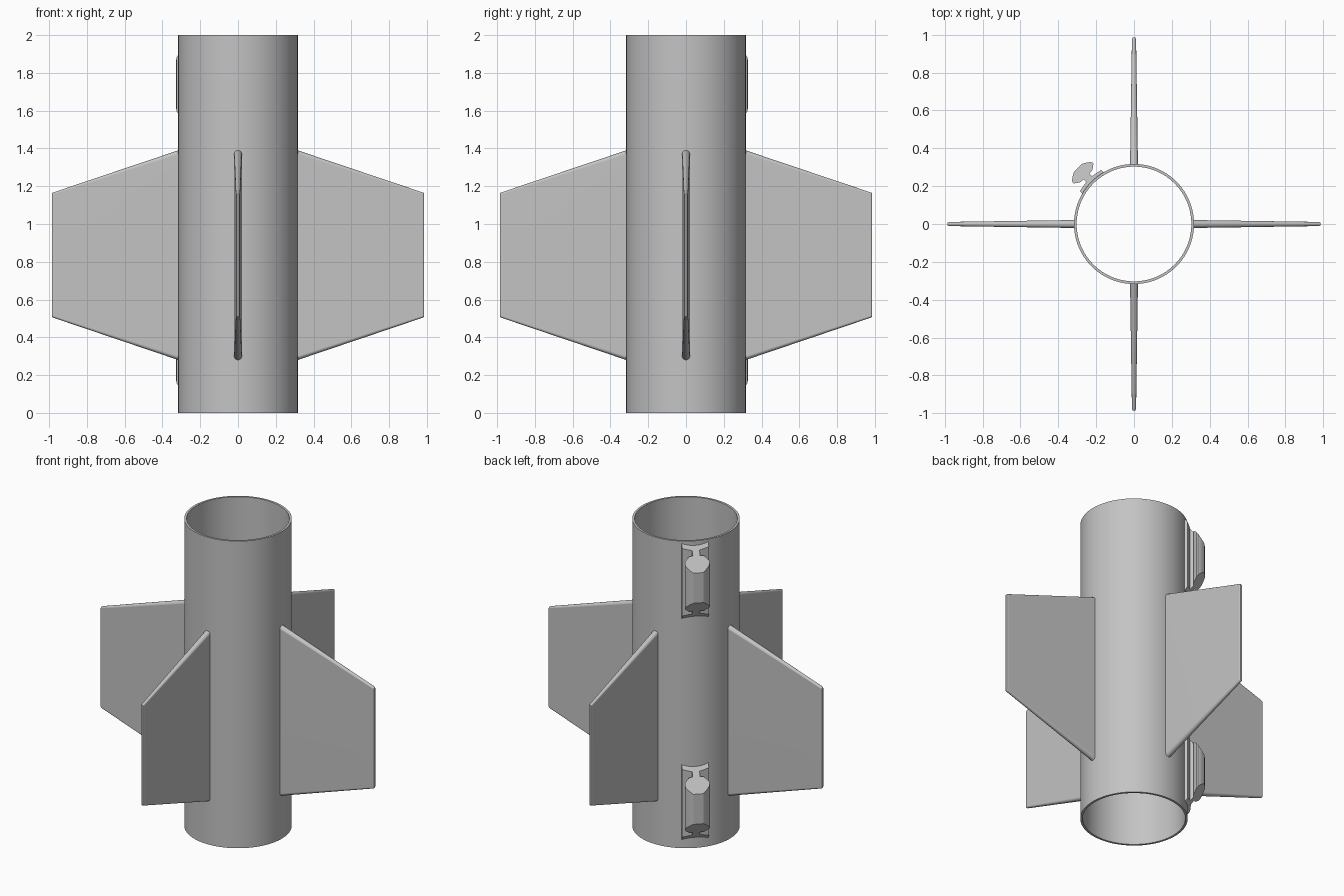
import bpy
import bmesh
from math import sin, cos, pi, radians
from mathutils import Matrix

if "Cube" in bpy.data.objects:
    bpy.data.objects.remove(bpy.data.objects["Cube"], do_unlink=True)

# Single grey material
grey = bpy.data.materials.new("plain_grey")
grey.use_nodes = True
grey.diffuse_color = (0.55, 0.55, 0.55, 1)
shader = next(n for n in grey.node_tree.nodes if n.type == 'BSDF_PRINCIPLED')
shader.inputs["Base Color"].default_value = (0.55, 0.55, 0.55, 1)
shader.inputs["Roughness"].default_value = 0.6


def loft(name, rings, turn=0, closed=False, sharp=30):
    """Skin equal-length rings; cap the ends, or join last to first if closed."""
    bm = bmesh.new()
    loops = [[bm.verts.new(p) for p in ring] for ring in rings]
    pairs = list(zip(loops, loops[1:]))
    if closed:
        pairs.append((loops[-1], loops[0]))
    else:
        bm.faces.new(loops[0])
        bm.faces.new(loops[-1])
    for a, b in pairs:
        for i in range(len(a)):
            j = (i + 1) % len(a)
            bm.faces.new((a[i], a[j], b[j], b[i]))
    bmesh.ops.recalc_face_normals(bm, faces=bm.faces)
    bmesh.ops.transform(bm, matrix=Matrix.Rotation(turn, 4, 'Z'), verts=bm.verts)
    mesh = bpy.data.meshes.new(name)
    bm.to_mesh(mesh)
    bm.free()
    mesh.materials.append(grey)
    mesh.shade_smooth()
    mesh.set_sharp_from_angle(angle=radians(sharp))
    obj = bpy.data.objects.new(name, mesh)
    bpy.context.collection.objects.link(obj)
    return obj


# Open body tube with a thin wall
OUTER, INNER = 0.317, 0.303


def circle(r, z, n=96):
    return [(r * cos(2 * pi * i / n), r * sin(2 * pi * i / n), z) for i in range(n)]


loft("body_tube", [circle(OUTER, 0), circle(OUTER, 2), circle(INNER, 2), circle(INNER, 0)],
     closed=True)


# Tapered fins with rounded leading and trailing edges
def fin_section(x, low, high, r, n=8):
    top = [(x, r * cos(pi * i / n), high - r + r * sin(pi * i / n)) for i in range(n + 1)]
    bottom = [(x, -r * cos(pi * i / n), low + r - r * sin(pi * i / n)) for i in range(n + 1)]
    return top + bottom


sections = [fin_section(0.31, 0.278, 1.392, 0.021),
            fin_section(0.975, 0.503, 1.168, 0.011),
            fin_section(0.982, 0.506, 1.165, 0.009),
            fin_section(0.985, 0.510, 1.161, 0.006)]
for k, side in enumerate(("left", "back", "right", "front")):
    fin = loft("fin_" + side, sections, turn=k * pi / 2)
    fin.modifiers.new("flat_sides", 'WEIGHTED_NORMAL').keep_sharp = True

# Rail guides: mirrored T profile (radius, sideways offset) with sloping ends
half = [(0.335, 0.022), (0.355, 0.022), (0.357, 0.045), (0.368, 0.062), (0.376, 0.073),
        (0.385, 0.075), (0.395, 0.068), (0.408, 0.050), (0.419, 0.030)]
base = [(0.312, 0.0), (0.304, 0.08), (0.325, 0.08), (0.332, 0.045)]
right_half = base + half
profile = right_half + [(u, -t) for u, t in reversed(right_half[1:])]
SLOPE = 1.3


def guide_ring(z, direction):
    return [(u, t, z - direction * SLOPE * (u - 0.325)) for u, t in profile]


for name, low in (("lower_rail_guide", 0.08), ("upper_rail_guide", 1.52)):
    loft(name, [guide_ring(low, -1), guide_ring(low + 0.44, 1)], turn=radians(135), sharp=20)
